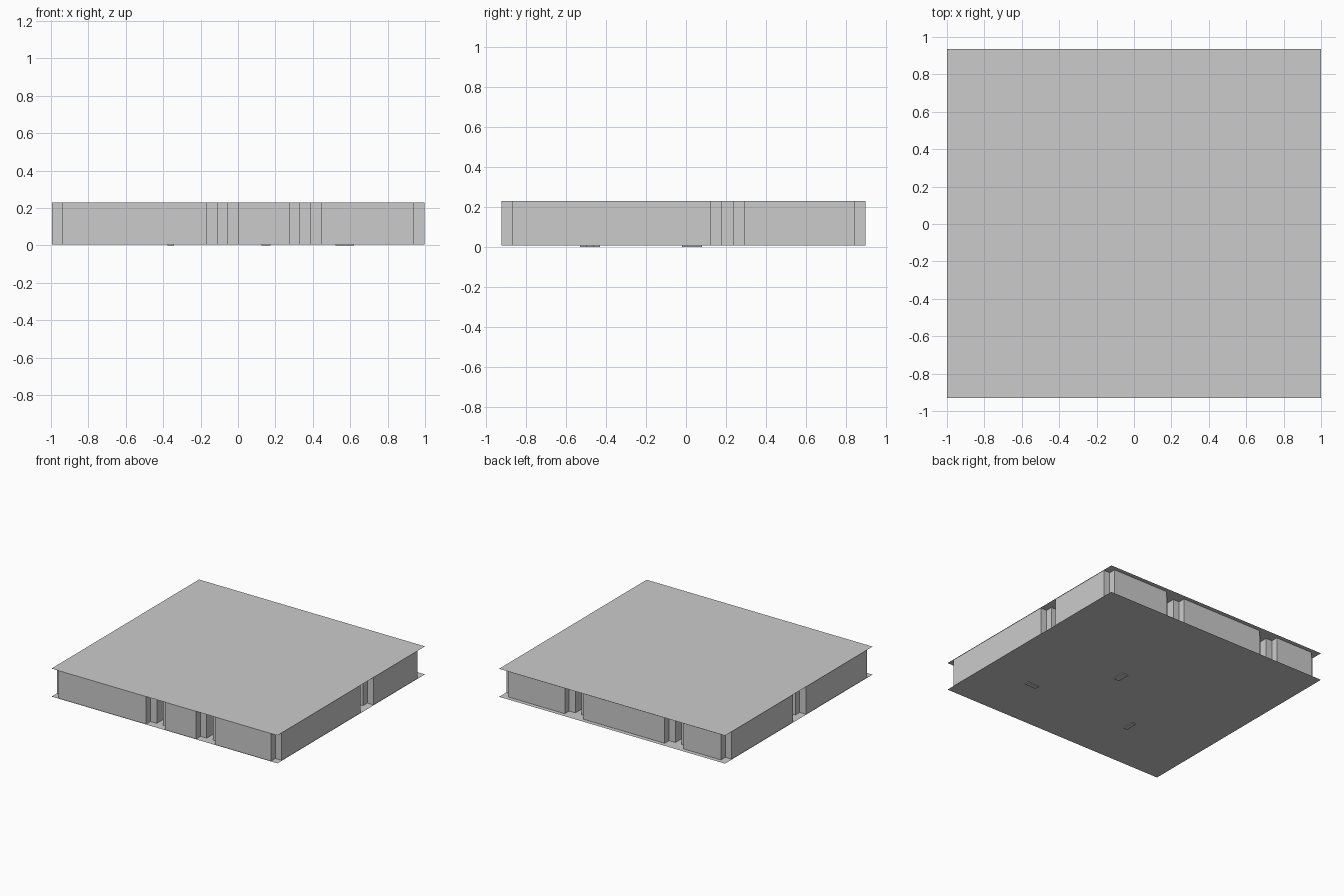
import bpy, bmesh, math

if "Cube" in bpy.data.objects:
    bpy.data.objects.remove(bpy.data.objects["Cube"])

NX, NY, CELL = 36, 33, 0.0553
X0, Y0 = -0.995, -0.925
FLOOR, CEIL = 0.006, 0.23

# Room cells: everything is open floor until partitions are carved out
room = [[True] * NY for _ in range(NX)]


def carve(i, j):
    if 0 <= i < NX and 0 <= j < NY:
        room[i][j] = False


def partition(*pts):
    """One-cell-wide wall following right-angled turns."""
    for (a, b), (c, d) in zip(pts, pts[1:]):
        n = max(abs(c - a), abs(d - b))
        for k in range(n + 1):
            carve(a + round((c - a) * k / max(n, 1)), b + round((d - b) * k / max(n, 1)))


# Clipped outer corners
for i in (0, NX - 1):
    for j in (0, NY - 1):
        carve(i, j)

# Three-cell notches where partitions reach the outside
for i, j in ((16, 0), (24, 0), (8, NY - 1), (24, NY - 1)):
    for k in (-1, 0, 1):
        carve(i + k, j)
for i, j in ((NX - 1, 20), (0, 16)):
    for k in (-1, 0, 1):
        carve(i, j + k)

# Partitions from the notches
partition((16, 0), (16, 5), (14, 5), (14, 10), (17, 10), (17, 15))
partition((24, 0), (24, 5), (21, 5), (21, 11), (19, 11))
partition((35, 20), (30, 20), (30, 18))
partition((24, 32), (24, 28), (20, 28), (20, 18), (18, 18))
partition((8, 32), (8, 28), (10, 28), (10, 20), (8, 20), (8, 17), (14, 17))
partition((0, 16), (4, 16))
# Free-standing spiral partitions inside the rooms
partition((2, 28), (4, 28), (4, 19), (6, 19))
partition((4, 6), (4, 13), (10, 13), (10, 7), (7, 7), (7, 10))
partition((1, 4), (4, 4))
partition((6, 3), (11, 3))
partition((13, 25), (13, 22), (16, 22), (16, 29), (12, 29))
partition((24, 17), (24, 14), (33, 14), (33, 17))
partition((24, 24), (28, 24), (28, 29), (32, 29), (32, 24))
partition((25, 8), (33, 8), (33, 4), (28, 4))
partition((24, 20), (27, 20))


def finish(bm, name):
    me = bpy.data.meshes.new(name)
    bm.to_mesh(me)
    bm.free()
    ob = bpy.data.objects.new(name, me)
    bpy.context.collection.objects.link(ob)
    return ob


def is_room(i, j):
    return 0 <= i < NX and 0 <= j < NY and room[i][j]


# Upright wall sheets around every room outline
bm = bmesh.new()
for i in range(NX):
    for j in range(NY):
        if not room[i][j]:
            continue
        corners = [(i, j), (i + 1, j), (i + 1, j + 1), (i, j + 1)]
        for k, (di, dj) in enumerate(((0, -1), (1, 0), (0, 1), (-1, 0))):
            if is_room(i + di, j + dj):
                continue
            a, b = corners[k], corners[(k + 1) % 4]
            bm.faces.new([bm.verts.new((X0 + p[0] * CELL, Y0 + p[1] * CELL, z))
                          for p, z in ((a, FLOOR), (b, FLOOR), (b, CEIL), (a, CEIL))])
bmesh.ops.remove_doubles(bm, verts=bm.verts[:], dist=1e-4)
bmesh.ops.dissolve_limit(bm, angle_limit=math.radians(1), verts=bm.verts[:], edges=bm.edges[:])
finish(bm, "room_walls")

# Thin floor and ceiling sheets overhanging the walls
for name, z, flip in (("floor", FLOOR, True), ("ceiling", CEIL, False)):
    bm = bmesh.new()
    pts = [(-1, -0.93, z), (1, -0.93, z), (1, 0.935, z), (-1, 0.935, z)]
    if flip:
        pts.reverse()
    bm.faces.new([bm.verts.new(p) for p in pts])
    finish(bm, name)

# Small items standing in the rooms, feet just under the floor
for n, (x, y, sx, sy) in enumerate(((0.57, -0.48, 0.10, 0.04),
                                    (0.15, 0.03, 0.05, 0.10),
                                    (-0.36, -0.48, 0.035, 0.10))):
    bm = bmesh.new()
    bmesh.ops.create_cube(bm, size=1)
    bmesh.ops.scale(bm, vec=(sx, sy, 0.06), verts=bm.verts[:])
    bmesh.ops.translate(bm, vec=(x, y, 0.03), verts=bm.verts[:])
    finish(bm, f"room_item_{n + 1}")
